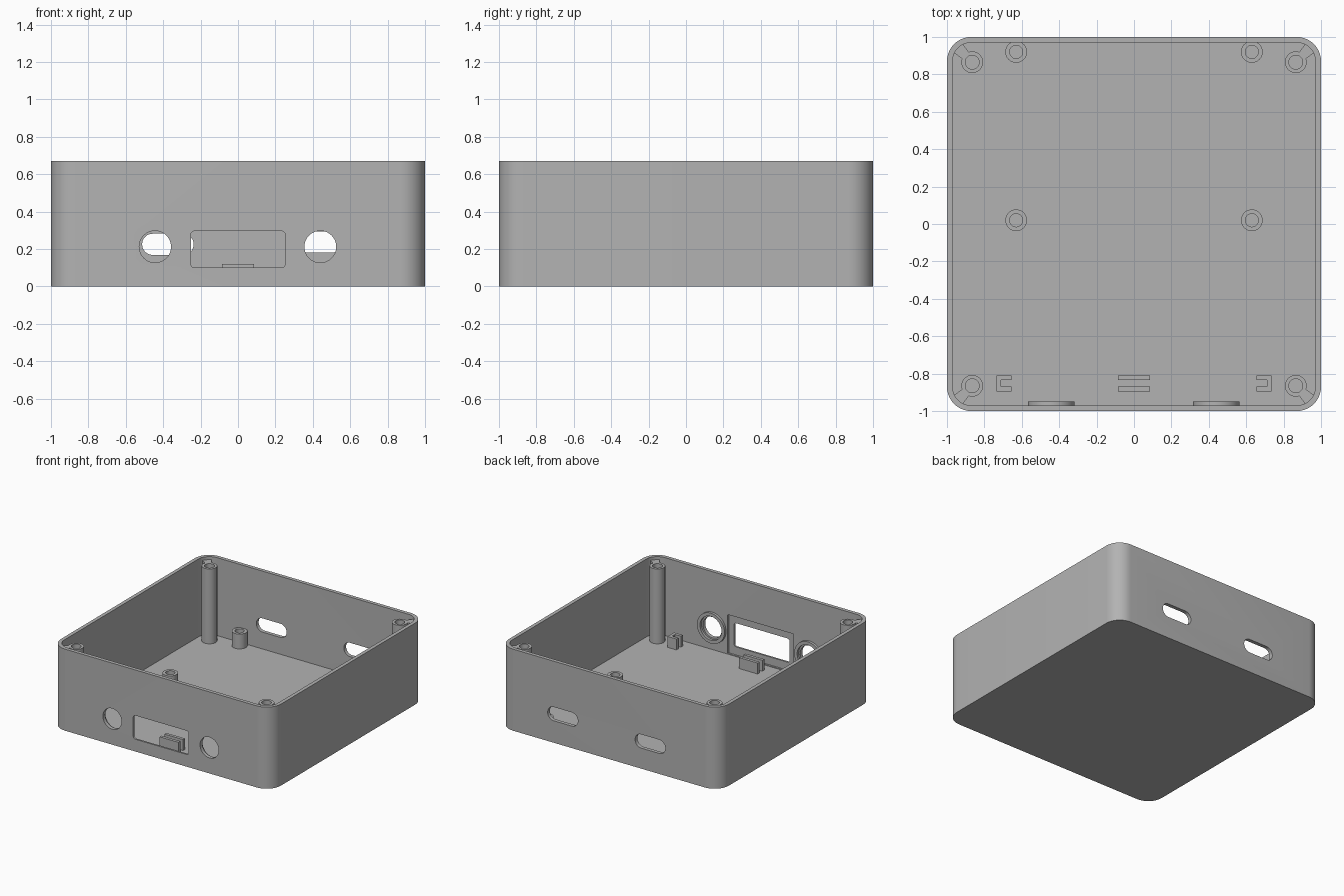
import bpy, bmesh, math
from mathutils import Matrix, Vector

if "Cube" in bpy.data.objects:
    bpy.data.objects.remove(bpy.data.objects["Cube"])

WALL, FLOOR, HEIGHT = 0.03, 0.03, 0.67
grey = bpy.data.materials.new("plain grey")
grey.diffuse_color = (0.45, 0.45, 0.45, 1)
grey.use_nodes = True
grey.node_tree.nodes["Principled BSDF"].inputs["Base Color"].default_value = grey.diffuse_color


def finish(name, bm):
    bmesh.ops.recalc_face_normals(bm, faces=bm.faces)
    me = bpy.data.meshes.new(name)
    bm.to_mesh(me)
    bm.free()
    ob = bpy.data.objects.new(name, me)
    bpy.context.collection.objects.link(ob)
    me.materials.append(grey)
    return ob


def rounded(w, h, r, seg=10):
    """Outline of a rounded rectangle centred on the origin."""
    pts = []
    for i, (sx, sy) in enumerate([(1, 1), (-1, 1), (-1, -1), (1, -1)]):
        for k in range(seg + 1):
            a = math.pi / 2 * (i + k / seg)
            pts.append((sx * (w / 2 - r) + r * math.cos(a),
                        sy * (h / 2 - r) + r * math.sin(a)))
    return pts


def prism(name, pts, lo, hi, matrix=Matrix()):
    """Extrude a flat outline from lo to hi."""
    bm = bmesh.new()
    f = bm.faces.new([bm.verts.new((x, y, lo)) for x, y in pts])
    top = bmesh.ops.extrude_face_region(bm, geom=[f])["geom"]
    bmesh.ops.translate(bm, vec=(0, 0, hi - lo),
                        verts=[v for v in top if isinstance(v, bmesh.types.BMVert)])
    bmesh.ops.remove_doubles(bm, verts=bm.verts, dist=1e-5)
    bm.transform(matrix)
    return finish(name, bm)


def tube(name, r_out, r_in, lo, hi, matrix, seg=40):
    """Ring-shaped post, open through the middle."""
    bm = bmesh.new()
    rings = [[bm.verts.new((r * math.cos(2 * math.pi * k / seg),
                            r * math.sin(2 * math.pi * k / seg), z)) for k in range(seg)]
             for r, z in ((r_out, lo), (r_out, hi), (r_in, hi), (r_in, lo))]
    for i in range(4):
        a, b = rings[i], rings[(i + 1) % 4]
        for k in range(seg):
            n = (k + 1) % seg
            bm.faces.new((a[k], a[n], b[n], b[k]))
    bm.transform(matrix)
    return finish(name, bm)


def box(name, x0, x1, y0, y1, z0, z1):
    return prism(name, [(x0, y0), (x1, y0), (x1, y1), (x0, y1)], z0, z1)


def upright(x, z):
    """Stand an outline in the xz plane; its depth then runs along -y."""
    return Matrix.Translation((x, 0, z)) @ Matrix.Rotation(math.pi / 2, 4, "X")


def cut(ob, cutter):
    mod = ob.modifiers.new("cut", "BOOLEAN")
    mod.operation, mod.solver, mod.object = "DIFFERENCE", "EXACT", cutter
    bpy.context.view_layer.update()
    dg = bpy.context.evaluated_depsgraph_get()
    me = bpy.data.meshes.new_from_object(ob.evaluated_get(dg))
    ob.modifiers.clear()
    ob.data = me
    bpy.data.objects.remove(cutter)


# open tray with rounded corners
case = prism("case", rounded(2, 2, 0.13), 0, HEIGHT)
cut(case, prism("cavity", rounded(2 - 2 * WALL, 2 - 2 * WALL, 0.10), FLOOR, 1))

# front: display recess and window, two round button holes
cut(case, prism("recess", rounded(0.60, 0.32, 0.005, 2), 0.95, 0.985, upright(0, 0.195)))
cut(case, prism("window", rounded(0.505, 0.195, 0.02, 5), 0.9, 1.1, upright(0, 0.198)))
for x in (-0.443, 0.44):
    cut(case, prism("button_hole", rounded(0.17, 0.17, 0.0849, 12), 0.9, 1.1, upright(x, 0.212)))

# back: two cable slots
for x, z in ((-0.375, 0.225), (0.42, 0.237)):
    cut(case, prism("cable_slot", rounded(0.275, 0.113, 0.056), -1.1, -0.9, upright(x, z)))

# collars behind the button holes
for x in (-0.443, 0.44):
    tube("button_collar", 0.125, 0.098, 0.95, 0.972, upright(x, 0.212))

# tall screw posts with a rib into each corner
for sx in (-1, 1):
    for sy in (-1, 1):
        tube("corner_post", 0.058, 0.037, FLOOR - 0.005, 0.645,
             Matrix.Translation((sx * 0.865, sy * 0.865, 0)))
        turn = Matrix.Translation((sx * 0.865, sy * 0.865, 0)) @ \
            Matrix.Rotation(math.atan2(sy, sx), 4, "Z")
        prism("corner_rib", [(0.052, -0.025), (0.112, -0.035), (0.112, 0.035), (0.052, 0.025)],
              FLOOR - 0.005, 0.645, turn)

# short board standoffs
for x in (-0.63, 0.63):
    for y in (0.02, 0.92):
        tube("standoff", 0.058, 0.035, FLOOR - 0.005, 0.152, Matrix.Translation((x, y, 0)))

# slotted holders on the floor: two end clips and a middle pair of bars
for s in (-1, 1):
    clip = [(0.655, -0.895), (0.735, -0.895), (0.735, -0.81), (0.655, -0.81),
            (0.655, -0.835), (0.71, -0.835), (0.71, -0.87), (0.655, -0.87)]
    prism("end_clip", [(s * x, y) for x, y in clip], FLOOR - 0.005, 0.12)
for y in (-0.895, -0.835):
    box("middle_bar", -0.085, 0.085, y, y + 0.025, FLOOR - 0.005, 0.12)

bpy.ops.object.select_all(action="SELECT")
bpy.context.view_layer.objects.active = case
bpy.ops.object.shade_smooth_by_angle(angle=math.radians(30))
